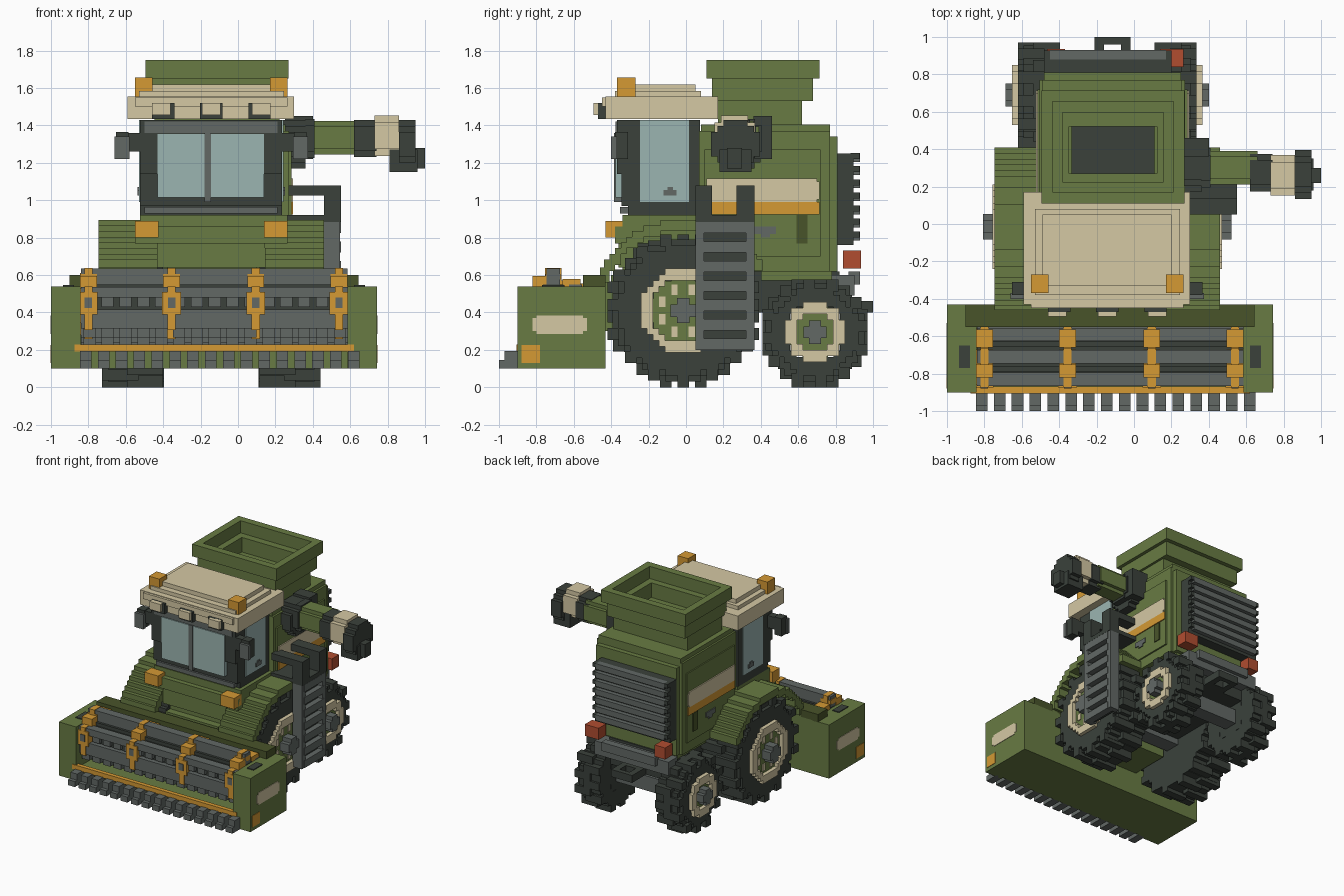
import bpy, bmesh, math

V = 0.0312          # block size
C = -0.143          # cab and wheel centre line
B = -0.115          # body and tank centre line
H = -0.128          # header centre line


def mat(name, rgb):
    m = bpy.data.materials.new(name)
    m.diffuse_color = (*rgb, 1)
    return m


GREEN = mat("green", (0.138, 0.198, 0.056))
DGREEN = mat("dark green", (0.066, 0.088, 0.023))
BEIGE = mat("beige", (0.66, 0.58, 0.37))
BLACK = mat("charcoal", (0.043, 0.053, 0.044))
GREY = mat("grey", (0.122, 0.14, 0.131))
GOLD = mat("amber", (0.66, 0.32, 0.034))
GLASS = mat("glass", (0.33, 0.46, 0.44))
RED = mat("red", (0.44, 0.075, 0.03))


def build(name, m, boxes, mirror=None):
    """One object from boxes (x0, x1, y0, y1, z0, z1), optionally mirrored in x."""
    boxes = list(boxes)
    if mirror is not None:
        boxes += [(2 * mirror - b[1], 2 * mirror - b[0], *b[2:]) for b in boxes]
    bm = bmesh.new()
    for x0, x1, y0, y1, z0, z1 in boxes:
        v = [bm.verts.new((x, y, z)) for x in (x0, x1) for y in (y0, y1) for z in (z0, z1)]
        for f in ((0, 1, 3, 2), (4, 6, 7, 5), (0, 4, 5, 1), (2, 3, 7, 6), (0, 2, 6, 4), (1, 5, 7, 3)):
            bm.faces.new([v[i] for i in f])
    me = bpy.data.meshes.new(name)
    bm.to_mesh(me)
    bm.free()
    me.materials.append(m)
    ob = bpy.data.objects.new(name, me)
    bpy.context.collection.objects.link(ob)
    return ob


def ring(x0, x1, cy, cz, r, inner=0.0, zmin=-9):
    """Stepped disc or ring about the x axis, made of block rows."""
    out, n = [], max(1, round(r / V))
    h = r / n
    for i in range(-n, n):
        mid = (i + 0.5) * h
        z = cz + i * h
        if z < zmin:
            continue
        w = max(h, round(math.sqrt(r * r - mid * mid) / h) * h)
        k = round(math.sqrt(max(0, inner * inner - mid * mid)) / h) * h
        if k > 0:
            out += [(x0, x1, cy - w, cy - k, z, z + h), (x0, x1, cy + k, cy + w, z, z + h)]
        else:
            out.append((x0, x1, cy - w, cy + w, z, z + h))
    return out


def frame(x0, x1, y0, y1, z0, z1, ix0, ix1, iy0, iy1):
    """Rectangular collar with a hole."""
    return [(x0, ix0, y0, y1, z0, z1), (ix1, x1, y0, y1, z0, z1),
            (ix0, ix1, y0, iy0, z0, z1), (ix0, ix1, iy1, y1, z0, z1)]


def wheel(name, x0, x1, cy, r, rim, dish, lugs, hub_x):
    """Right-hand wheel and its mirror: tyre, lugs, rim, dish, spots and hub."""
    tyre = ring(x0, x1 - V, cy, r, r - V, rim * 0.9) + ring(x1 - V, x1, cy, r, r - 2 * V, rim * 0.9)
    tyre += ring(x0, x0 + V, cy, r, rim)
    xm = (x0 + x1) / 2
    for i in range(lugs):
        a = 2 * math.pi * (i + 0.5) / lugs
        y = cy + round((r - V) * math.cos(a) / V) * V
        z = r + round((r - V) * math.sin(a) / V) * V
        xa, xb = (x0, xm + V) if i % 2 else (xm - V, x1)
        tyre.append((xa, xb, y - V, y + V, 0 if z < 2 * V else z - V, z + V))
    build(name + "_tyres", BLACK, tyre, C)
    build(name + "_rims", BEIGE, ring(x1 - 3 * V, x1 + V, cy, r, rim, rim * dish), C)
    build(name + "_dishes", GREEN, ring(x0 + V, x1, cy, r, rim * 0.85), C)
    spots, d = [], rim * 0.54
    for i in range(8 if dish > 0.7 else 0):
        a = math.pi * (i + 0.5) / 4
        y, z = cy + d * math.cos(a), r + d * math.sin(a)
        spots.append((x1 - 0.01, x1 + 0.008, y - 0.017, y + 0.017, z - 0.028, z + 0.028))
    if spots:
        build(name + "_dish_spots", BEIGE, spots, C)
    build(name + "_hubs", GREY, ring(x0 + V, hub_x, cy, r, max(2 * V, rim * 0.3)), C)


# Wheels, axles and fenders
wheel("front_wheel", 0.115, 0.44, -0.015, 0.41, 0.225, 0.75, 30, 0.52)
wheel("rear_wheel", 0.11, 0.335, 0.69, 0.295, 0.16, 0.62, 24, 0.40)
build("axles", GREY, [(-0.5, 0.2, -0.08, 0.05, 0.35, 0.48), (-0.5, 0.2, 0.63, 0.75, 0.23, 0.35)])
build("fenders", GREEN, ring(0.145, 0.46, -0.015, 0.41, 0.485, 0.43, 0.6)
      + [(0.145, 0.46, -0.53, -0.43, 0.52, 0.58), (0.145, 0.46, -0.46, -0.41, 0.56, 0.64)], C)

# Chassis and rear bumper
build("chassis", BLACK, [(-0.41, 0.12, -0.25, 0.82, 0.4, 0.62), (-0.38, 0.1, -0.3, 0.08, 0.6, 0.77)])
build("rear_bumper", GREY, [(-0.47, 0.2, 0.78, 0.9, 0.49, 0.6), (-0.37, 0.12, 0.87, 0.93, 0.55, 0.62)])
build("hitch", BLACK, frame(-0.21, -0.02, 0.8, 1.0, 0.4, 0.46, -0.16, -0.07, 0.88, 0.96))
build("tail_lights", RED, [(-0.465, -0.37, 0.84, 0.935, 0.635, 0.73), (0.14, 0.265, 0.84, 0.935, 0.635, 0.73)])

# Main body
build("body", GREEN, [(-0.505, 0.272, 0.07, 0.77, 0.62, 1.37), (-0.49, 0.255, 0.08, 0.77, 1.37, 1.405),
                      (-0.48, 0.25, 0.77, 0.81, 0.62, 1.34), (-0.46, 0.225, 0.4, 0.78, 0.57, 0.62)])
build("side_panels", GREEN, [(0.265, 0.285, 0.1, 0.72, 0.7, 1.27)], B)
build("side_stripes", BEIGE, [(0.28, 0.294, 0.11, 0.7, 0.99, 1.115),
                              (0.28, 0.294, 0.7, 0.715, 1.005, 1.1)], B)
build("lower_stripes", GOLD, [(0.28, 0.294, 0.11, 0.715, 0.925, 0.99)], B)
build("side_vents", DGREEN, [(0.28, 0.292, 0.59, 0.65, 0.77, 0.92)], B)
build("side_latches", GREY, [(0.28, 0.292, 0.36, 0.48, 0.82, 0.86), (0.28, 0.292, 0.4, 0.45, 0.8, 0.82)], B)

# Rear grille
build("grille_back", BLACK, [(-0.48, 0.2, 0.8, 0.895, 0.76, 1.25)]
      + [(x, x + 0.03, 0.88, 0.928, 0.8 + i * 0.07, 0.832 + i * 0.07) for x in (-0.48, 0.17) for i in range(7)])
build("grille_slats", GREY, [(-0.45, 0.17, 0.88, 0.93, 0.785 + i * 0.07, 0.832 + i * 0.07) for i in range(7)])

# Grain tank, flared in steps
tank = []
for x, y0, y1, z0, z1, t in ((0.335, 0.17, 0.62, 1.40, 1.53, 0.10), (0.355, 0.14, 0.68, 1.53, 1.65, 0.085),
                             (0.383, 0.11, 0.715, 1.65, 1.75, 0.06)):
    c = -0.112
    tank += frame(c - x, c + x, y0, y1, z0, z1, c - x + t, c + x - t, y0 + t, y1 - t)
build("grain_tank", GREEN, tank)
build("tank_floor", BLACK, [(-0.335, 0.11, 0.27, 0.56, 1.40, 1.42)])

# Cab base and feeder house
build("cab_base", GREEN, [(-0.525, 0.265, -0.34, 0.08, 0.77, 0.92), (-0.43, 0.145, -0.36, -0.28, 0.64, 0.78),
                          (-0.55, 0.265, -0.38, -0.34, 0.77, 0.86)])
build("feeder_house", GREEN, [(-0.38, 0.1, -0.46 + i * 0.06, -0.1, 0.3 + i * 0.06, 0.56 + i * 0.04)
                              for i in range(3)])
build("front_lamps", GOLD, [(0.14, 0.265, -0.43, -0.335, 0.8, 0.89)], C)

# Cab
build("cab_frame", BLACK, [(-0.525, 0.235, -0.31, 0.075, 0.92, 1.43), (-0.525, 0.235, -0.345, -0.31, 0.97, 1.43),
                           (-0.525, 0.235, -0.37, -0.34, 1.14, 1.43)])
build("windscreen_frame", GREY, [(-0.5, 0.21, -0.376, -0.3, 1.36, 1.42), (-0.5, 0.21, -0.352, -0.3, 0.93, 0.965),
                                 (-0.18, -0.145, -0.384, -0.3, 0.99, 1.36)])
build("windscreen", GLASS, [(-0.43, -0.18, -0.378, -0.33, 1.015, 1.355),
                            (-0.145, 0.14, -0.378, -0.33, 1.015, 1.355)])
build("side_windows", GLASS, [(0.22, 0.243, -0.245, 0.015, 0.99, 1.43)], C)
build("door_handles", GREY, [(0.235, 0.25, -0.12, -0.05, 1.025, 1.055), (0.235, 0.25, -0.1, -0.07, 1.055, 1.07)], C)
build("mirror_arms", BLACK, [(0.22, 0.33, -0.37, -0.31, 1.26, 1.36), (0.3, 0.365, -0.38, -0.31, 1.22, 1.365)], C)
build("mirror_faces", GREY, [(0.295, 0.375, -0.4, -0.37, 1.22, 1.34)], C)

# Cab roof
build("roof", BEIGE, [(-0.59, 0.3, -0.43, 0.17, 1.435, 1.555), (-0.53, 0.245, -0.38, 0.08, 1.555, 1.585),
                      (-0.49, 0.2, -0.33, 0.05, 1.585, 1.62), (-0.55, 0.265, -0.45, -0.42, 1.5, 1.55)])
build("roof_lamp_brackets", BLACK, [(x - 0.06, x + 0.06, -0.47, -0.42, 1.435, 1.52) for x in (-0.4, C, 0.115)])
build("roof_lamps", BEIGE, [(x - 0.05, x + 0.05, -0.495, -0.46, 1.455, 1.52) for x in (-0.41, C, 0.125)])
build("beacons", GOLD, [(0.17, 0.265, -0.37, -0.27, 1.55, 1.655)], C)

# Unloading spout
build("spout_elbow", BLACK, ring(0.24, 0.36, 0.3, 1.3, 0.13) + [(0.25, 0.4, 0.36, 0.46, 1.22, 1.45)])
build("spout_collar", BLACK, ring(0.36, 0.41, 0.3, 1.33, 0.105))
build("spout_tube", GREEN, ring(0.4, 0.66, 0.3, 1.335, 0.09))
build("spout_joint", BLACK, ring(0.62, 0.74, 0.275, 1.33, 0.1))
build("spout_band", BEIGE, ring(0.73, 0.86, 0.26, 1.345, 0.108))
build("spout_tip", BLACK, ring(0.86, 0.95, 0.265, 1.3, 0.13) + [(0.81, 0.96, 0.18, 0.35, 1.15, 1.27),
                                                               (0.94, 1.0, 0.22, 0.3, 1.17, 1.28)])

# Ladder and hand rails
build("ladder_platform", BLACK, [(0.26, 0.55, 0.05, 0.365, 0.885, 0.92)])
rails = []
for y0, y1 in ((0.05, 0.14), (0.27, 0.365)):
    rails += [(0.27, 0.55, y0, y1, 1.025, 1.08), (0.46, 0.55, y0, y1, 0.92, 1.03)]
build("hand_rails", BLACK, rails)
build("ladder_back", BLACK, [(0.465, 0.505, 0.06, 0.355, 0.21, 0.9)])
build("ladder_steps", GREY, [(0.49, 0.55, 0.08, 0.335, 0.2 + i * 0.104, 0.26 + i * 0.104) for i in range(7)]
      + [(0.46, 0.545, y, y + 0.045, 0.2, 0.885) for y in (0.05, 0.32)])

# Header housing
build("header_floor", GREEN, [(-0.85, 0.595, -0.88, -0.43, 0.1, 0.2), (-0.85, 0.595, -0.48, -0.43, 0.2, 0.54)])
build("header_ends", GREEN, [(0.585, 0.743, -0.9, -0.43, 0.1, 0.54)], H)
build("header_back_top", DGREEN, [(-0.9, 0.645, -0.55, -0.43, 0.535, 0.6)])
build("header_end_stripes", BEIGE, [(0.735, 0.747, -0.8, -0.55, 0.285, 0.385),
                                    (0.735, 0.747, -0.82, -0.53, 0.3, 0.37)], H)
build("header_end_lamps", GOLD, [(0.735, 0.747, -0.88, -0.78, 0.13, 0.225)], H)
build("header_top_slots", BLACK, [(0.62, 0.68, -0.77, -0.65, 0.535, 0.547)], H)

# Cutter bar and teeth
build("cutter_bar", GOLD, [(-0.875, 0.62, -0.905, -0.87, 0.19, 0.228)])
build("cutter_teeth", GREY, [(-0.845 + i * 0.0955, -0.783 + i * 0.0955, -0.97, -0.88, 0.1, 0.195) for i in range(16)]
      + [(-0.845 + i * 0.0955, -0.783 + i * 0.0955, -1.0, -0.97, 0.1, 0.145) for i in range(16)])

# Reel: core, bars (y, z, half height), tines and brackets
RY, RZ = -0.71, 0.45
build("reel_core", BLACK, ring(-0.84, 0.585, RY, RZ - 0.01, 0.11))
build("feed_auger", GREY, ring(-0.84, 0.585, -0.6, 0.3, 0.09))
bars, tines, brackets = [], [], []
for y, z, h in ((RY, 0.59, 0.045), (-0.83, 0.507, 0.028), (-0.59, 0.51, 0.04),
                (-0.825, 0.365, 0.05), (-0.6, 0.37, 0.04), (RY, 0.3, 0.035)):
    bars.append((-0.84, 0.585, y - 0.035, y + 0.035, z - h, z + h))
    tines += [(-0.825 + i * 0.0955, -0.76 + i * 0.0955, y - 0.02, y + 0.02, z - h - 0.05, z) for i in range(15)]
    for x in (-0.8, -0.355, 0.095, 0.54):
        brackets += [(x - 0.045, x + 0.045, y - 0.03, y + 0.03, z - 0.02, z + 0.02 + (h - 0.01 if z < 0.5 else 0)),
                     (x - 0.022, x + 0.022, y - 0.044, y + 0.044, z - h - 0.008, z + h + 0.004)]
        m, n = (y + RY) / 2, (z + RZ) / 2
        brackets.append((x - 0.022, x + 0.022, m - 0.05, m + 0.05, n - 0.05, n + 0.05))
for x in (-0.8, -0.355, 0.095, 0.54):       # clamp blocks on the front and top of the reel
    brackets += [(x - 0.05, x + 0.05, -0.875, -0.8, 0.39, 0.51), (x - 0.045, x + 0.045, -0.82, -0.74, 0.5, 0.595),
                 (x - 0.045, x + 0.045, -0.66, -0.565, 0.5, 0.58)]
    brackets += [(x - 0.045, x + 0.045, RY - 0.04, RY + 0.04, 0.575, 0.605)]
build("reel_bars", GREY, bars)
build("reel_tines", GREY, tines)
build("reel_brackets", GOLD, brackets)
build("reel_caps", GREY, [(x - 0.02, x + 0.02, -0.88, -0.87, 0.425, 0.48) for x in (-0.8, -0.355, 0.095, 0.54)])
